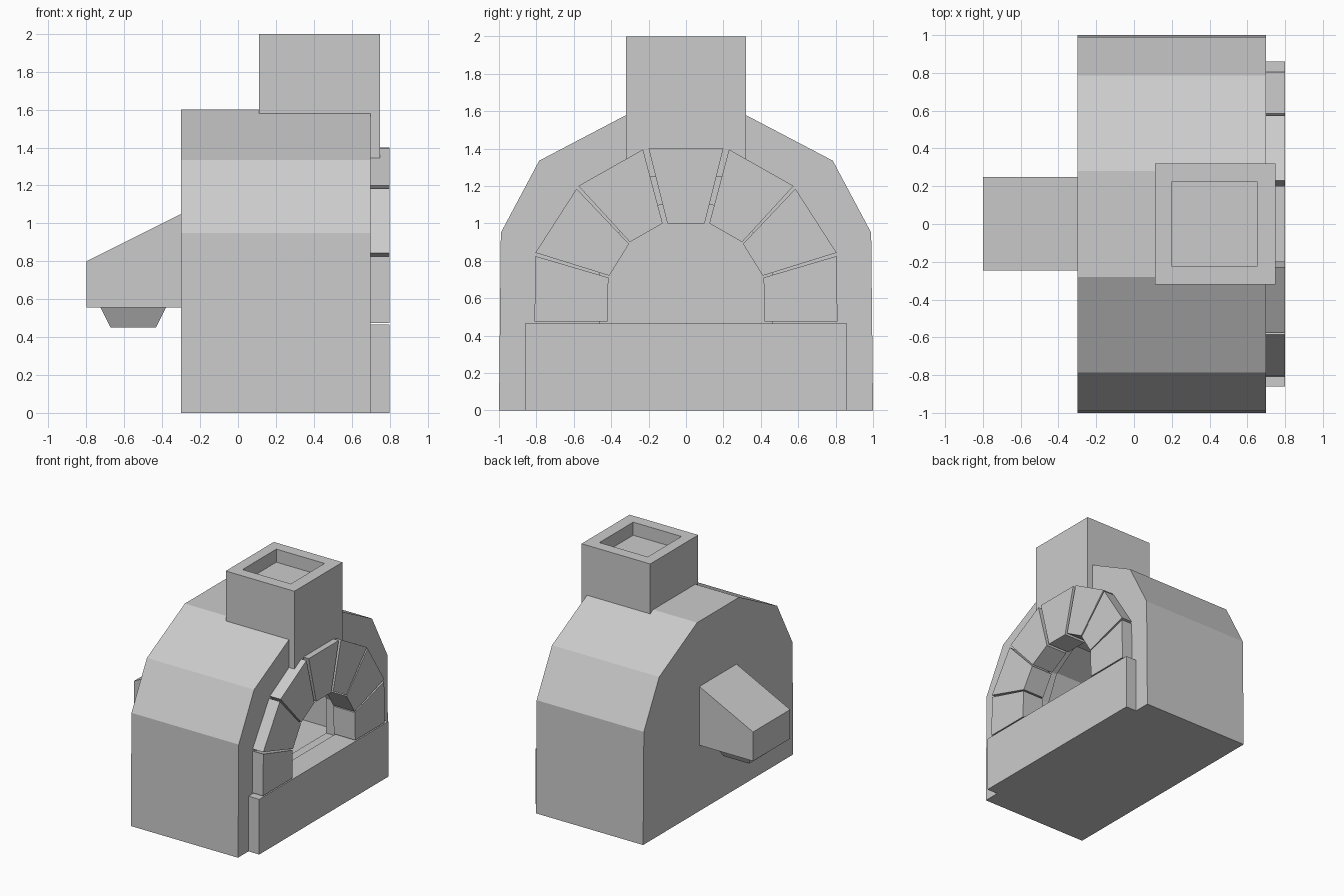
import bpy, bmesh

if "Cube" in bpy.data.objects:
    bpy.data.objects.remove(bpy.data.objects["Cube"])


def prism(name, pts, a, b, axis='x'):
    """Extrude a profile from a to b: (y, z) points along x, or (x, z) points along y."""
    bm = bmesh.new()
    place = (lambda p, t: (t, p[0], p[1])) if axis == 'x' else (lambda p, t: (p[0], t, p[1]))
    face = bm.faces.new([bm.verts.new(place(p, a)) for p in pts])
    moved = bmesh.ops.extrude_face_region(bm, geom=[face])['geom']
    for v in moved:
        if isinstance(v, bmesh.types.BMVert):
            v.co['xy'.index(axis)] = b
    return finish(name, bm)


def box(name, x0, x1, y0, y1, z0, z1):
    return prism(name, [(y0, z0), (y1, z0), (y1, z1), (y0, z1)], x0, x1)


def finish(name, bm):
    bmesh.ops.recalc_face_normals(bm, faces=bm.faces)
    mesh = bpy.data.meshes.new(name)
    bm.to_mesh(mesh)
    bm.free()
    ob = bpy.data.objects.new(name, mesh)
    bpy.context.collection.objects.link(ob)
    return ob


def mirrored(half):
    """Close a right-hand half profile with its mirror image."""
    return half + [(-y, z) for y, z in reversed(half)]


def cut(target, cutter):
    mod = target.modifiers.new(cutter.name, 'BOOLEAN')
    mod.operation, mod.solver, mod.object = 'DIFFERENCE', 'EXACT', cutter
    bpy.context.view_layer.objects.active = target
    bpy.ops.object.modifier_apply(modifier=mod.name)
    bpy.data.objects.remove(cutter)


# Faceted furnace body with a hollow chamber and an arched mouth
body = prism('furnace_body', mirrored([(1, 0), (.99, .95), (.785, 1.335), (.28, 1.6)]), -.3, .7)
cut(body, prism('chamber', mirrored([(.8, .3), (.8, .9), (.65, 1.18), (.23, 1.4)]), -.1, .5))
cut(body, prism('mouth', mirrored([(.46, .44), (.46, .73), (.36, .95), (.14, 1.1)]), .4, .8))

# Front sill slab
box('front_sill', .6, .8, -.86, .86, 0, .465)

# Arch stones: keystone plus three mirrored pairs
x0, x1 = .6, .8
prism('keystone', mirrored([(.1, 1.0), (.2, 1.4)]), x0, x1)
stones = [
    [(.23, 1.395), (.575, 1.2), (.30, .9), (.125, 1.0)],
    [(.585, 1.185), (.805, .843), (.41, .72), (.305, .89)],
    [(.805, .825), (.81, .475), (.42, .475), (.415, .71)],
]
for i, pts in enumerate(stones):
    for side, s in (('right', 1), ('left', -1)):
        prism(f'arch_stone_{side}_{i + 1}', [(s * y, z) for y, z in pts], x0, x1)

# Chimney with a shallow square recess in the top
chimney = box('chimney', .11, .75, -.32, .32, 1.25, 2)
cut(chimney, box('flue', .2, .65, -.225, .225, 1.89, 2.1))

# Sloped feed box on the back
prism('rear_hopper', [(-.8, .555), (-.25, .555), (-.25, 1.075), (-.8, .8)], -.245, .25, 'y')

# Tapered foot below the feed box
bm = bmesh.new()
bmesh.ops.create_cube(bm, size=1)
for v in bm.verts:
    r = .175 if v.co.z > 0 else .12
    v.co = (-.553 + r * 2 * v.co.x, r * 2 * v.co.y, .56 if v.co.z > 0 else .45)
finish('hopper_foot', bm)
